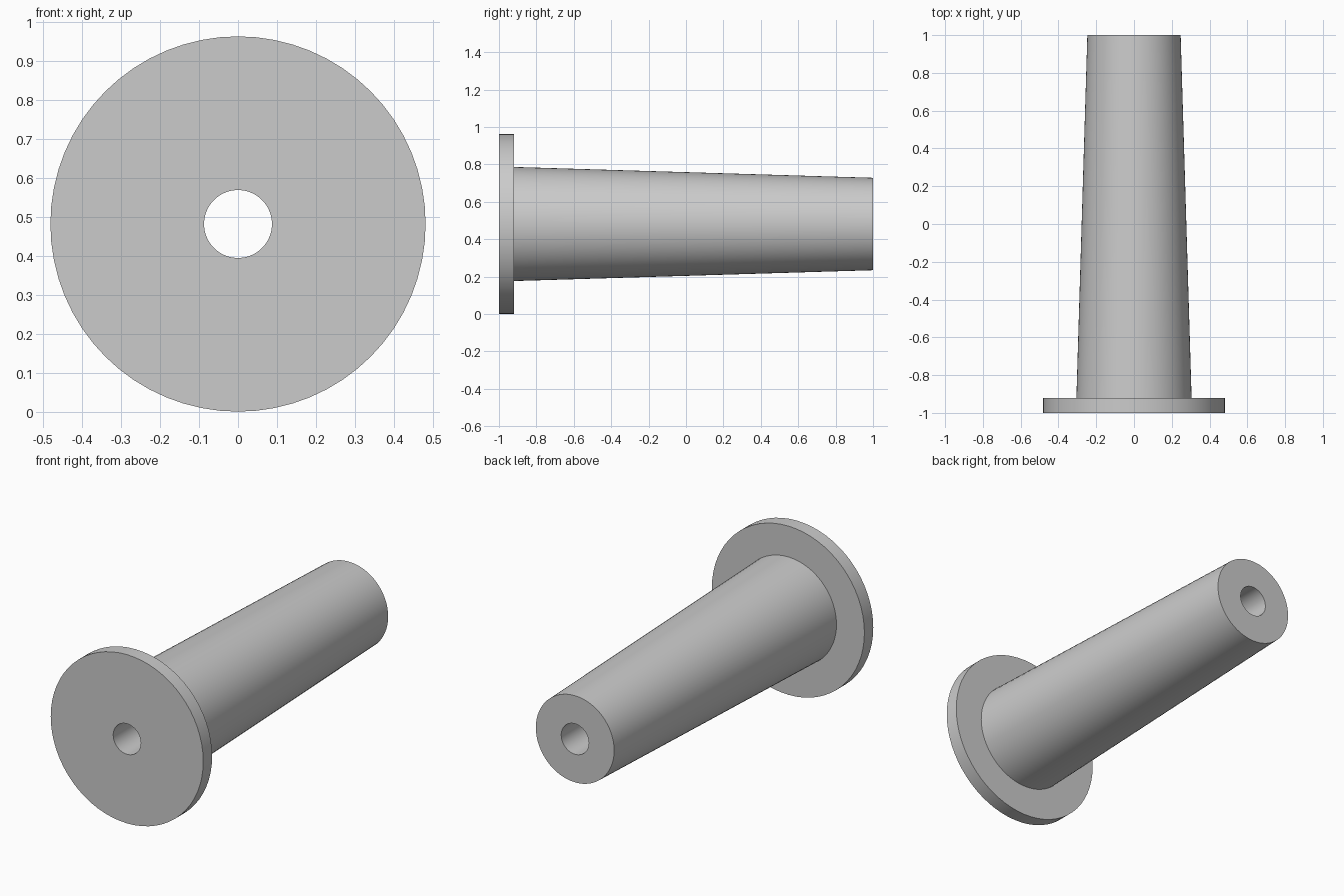
import bpy
import bmesh
from math import radians
from mathutils import Matrix, Vector

cube = bpy.data.objects.get("Cube")
if cube:
    bpy.data.objects.remove(cube, do_unlink=True)

SEGMENTS = 64
AXIS_HEIGHT = 0.481
BORE = 0.087

grey = bpy.data.materials.new("plain grey")
grey.use_nodes = True
colour = (0.6, 0.6, 0.6, 1)
grey.diffuse_color = colour
grey.node_tree.nodes["Principled BSDF"].inputs["Base Color"].default_value = colour


def lathe(name, profile):
    """Revolve a closed (radius, y) profile around the lengthwise axis."""
    bm = bmesh.new()
    verts = [bm.verts.new((r, y, 0)) for r, y in profile]
    edges = [bm.edges.new((v, verts[i - 1])) for i, v in enumerate(verts)]
    bmesh.ops.spin(bm, geom=verts + edges, cent=(0, 0, 0), axis=(0, 1, 0),
                   angle=radians(360), steps=SEGMENTS, use_merge=True)
    bmesh.ops.remove_doubles(bm, verts=bm.verts, dist=0.0001)
    bmesh.ops.recalc_face_normals(bm, faces=bm.faces)
    bmesh.ops.transform(bm, verts=bm.verts,
                        matrix=Matrix.Translation(Vector((0, 0, AXIS_HEIGHT))))
    mesh = bpy.data.meshes.new(name)
    bm.to_mesh(mesh)
    bm.free()
    mesh.materials.append(grey)
    obj = bpy.data.objects.new(name, mesh)
    bpy.context.collection.objects.link(obj)
    bpy.ops.object.select_all(action="DESELECT")
    obj.select_set(True)
    bpy.context.view_layer.objects.active = obj
    bpy.ops.object.shade_smooth_by_angle(angle=radians(30))
    return obj


# Flange and tapered sleeve in one piece, with a straight bore right through
lathe("flanged_sleeve", [
    (BORE, -1), (AXIS_HEIGHT, -1), (AXIS_HEIGHT, -0.92),
    (0.305, -0.92), (0.247, 1), (BORE, 1),
])
